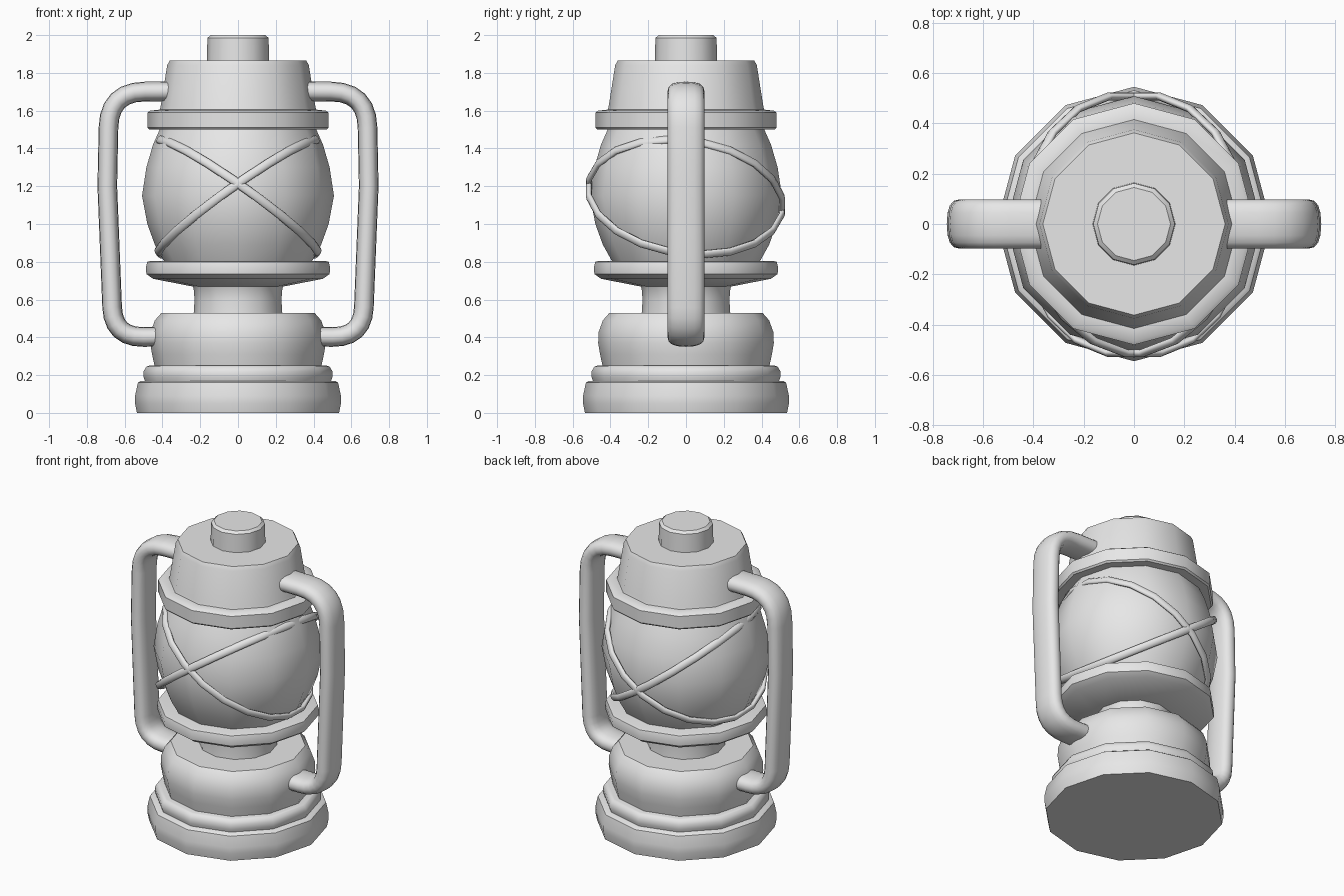
import bpy, bmesh, math
from mathutils import Vector

cube = bpy.data.objects.get("Cube")
if cube:
    bpy.data.objects.remove(cube, do_unlink=True)

metal = bpy.data.materials.new("light_grey")
metal.use_nodes = True
grey = (0.8, 0.8, 0.8, 1)
metal.diffuse_color = grey
metal.node_tree.nodes["Principled BSDF"].inputs["Base Color"].default_value = grey

SIDES = 12


def finish(obj, angle=42):
    obj.data.materials.append(metal)
    bpy.ops.object.select_all(action='DESELECT')
    obj.select_set(True)
    bpy.context.view_layer.objects.active = obj
    bpy.ops.object.shade_smooth_by_angle(angle=math.radians(angle))
    return obj


def skin(name, rings, angle=42):
    """Bridge equal loops of points into a capped tube."""
    bm = bmesh.new()
    loops = [[bm.verts.new(p) for p in ring] for ring in rings]
    for a, b in zip(loops, loops[1:]):
        n = len(a)
        for i in range(n):
            j = (i + 1) % n
            bm.faces.new((a[i], a[j], b[j], b[i]))
    bm.faces.new(loops[0])
    bm.faces.new(loops[-1])
    bmesh.ops.recalc_face_normals(bm, faces=bm.faces)
    mesh = bpy.data.meshes.new(name)
    bm.to_mesh(mesh)
    bm.free()
    obj = bpy.data.objects.new(name, mesh)
    bpy.context.collection.objects.link(obj)
    return finish(obj, angle)


def lathe(name, profile):
    """Turn (radius, height) pairs around the upright axis."""
    turns = [math.tau * i / SIDES for i in range(SIDES)]
    return skin(name, [[(r * math.cos(t), r * math.sin(t), z) for t in turns]
                       for r, z in profile])


# Turned body, from the foot to the chimney
lathe("foot", [(.535, 0), (.545, .05), (.545, .09), (.53, .16), (.515, .17)])
lathe("foot_step", [(.49, .16), (.5, .19), (.5, .22), (.485, .245), (.47, .25)])
lathe("fuel_tank", [(.44, .24), (.455, .31), (.465, .37), (.462, .43),
                    (.44, .49), (.405, .53)])
lathe("neck", [(.235, .52), (.23, .6), (.235, .66), (.245, .68)])
lathe("globe_seat", [(.235, .668), (.45, .71), (.485, .735), (.488, .77),
                     (.48, .8), (.46, .805)])
lathe("globe", [(.39, .8), (.44, .89), (.48, 1.0), (.508, 1.15),
                (.485, 1.3), (.45, 1.42), (.41, 1.51)])
lathe("collar", [(.47, 1.5), (.48, 1.51), (.48, 1.59), (.465, 1.6), (.42, 1.605)])
lathe("hood", [(.42, 1.59), (.41, 1.62), (.375, 1.84), (.362, 1.865)])
lathe("chimney", [(.165, 1.85), (.162, 1.985), (.145, 2.0)])

# Two crossed guard wires, flattened and leaning back
for name, side in (("guard_wire_a", 1), ("guard_wire_b", -1)):
    bpy.ops.mesh.primitive_torus_add(major_segments=20, minor_segments=8,
                                     major_radius=.52, minor_radius=.016,
                                     location=(0, -.003, 1.143))
    wire = bpy.context.object
    wire.name = name
    wire.scale.z = 1.5
    wire.rotation_mode = 'QUATERNION'
    wire.rotation_quaternion = Vector((.71 * side, .14, 1)).to_track_quat('Z', 'Y')
    finish(wire, 60)


def rounded(points, radius, steps=6):
    """Replace the corners of a path by smooth bends."""
    path = [points[0]]
    for a, b, c in zip(points, points[1:], points[2:]):
        start = b + (a - b).normalized() * radius
        end = b + (c - b).normalized() * radius
        for i in range(steps + 1):
            t = i / steps
            path.append(start.lerp(b, t).lerp(b.lerp(end, t), t))
    return path + [points[-1]]


def squarish(v):
    return math.copysign(abs(v) ** .8, v)


# Side handles with a wide flattened section
corners = [Vector(p) for p in ((.35, 1.702), (.682, 1.7), (.692, 1.2),
                               (.66, .4), (.41, .403))]
path = rounded(corners[:2] + corners[2:], .01)
path = rounded([corners[0], corners[1], corners[2]], .19)[:-1] \
    + rounded([corners[2], corners[3], corners[4]], .16)
for name, side in (("left_handle", 1), ("right_handle", -1)):
    rings = []
    for i, p in enumerate(path):
        d = (path[min(i + 1, len(path) - 1)] - path[max(i - 1, 0)]).normalized()
        across = Vector((-d.y, d.x))
        ring = []
        for k in range(16):
            t = math.tau * k / 16
            q = p + across * .052 * squarish(math.cos(t))
            ring.append((side * q.x, .098 * squarish(math.sin(t)), q.y))
        rings.append(ring)
    skin(name, rings, 50)
